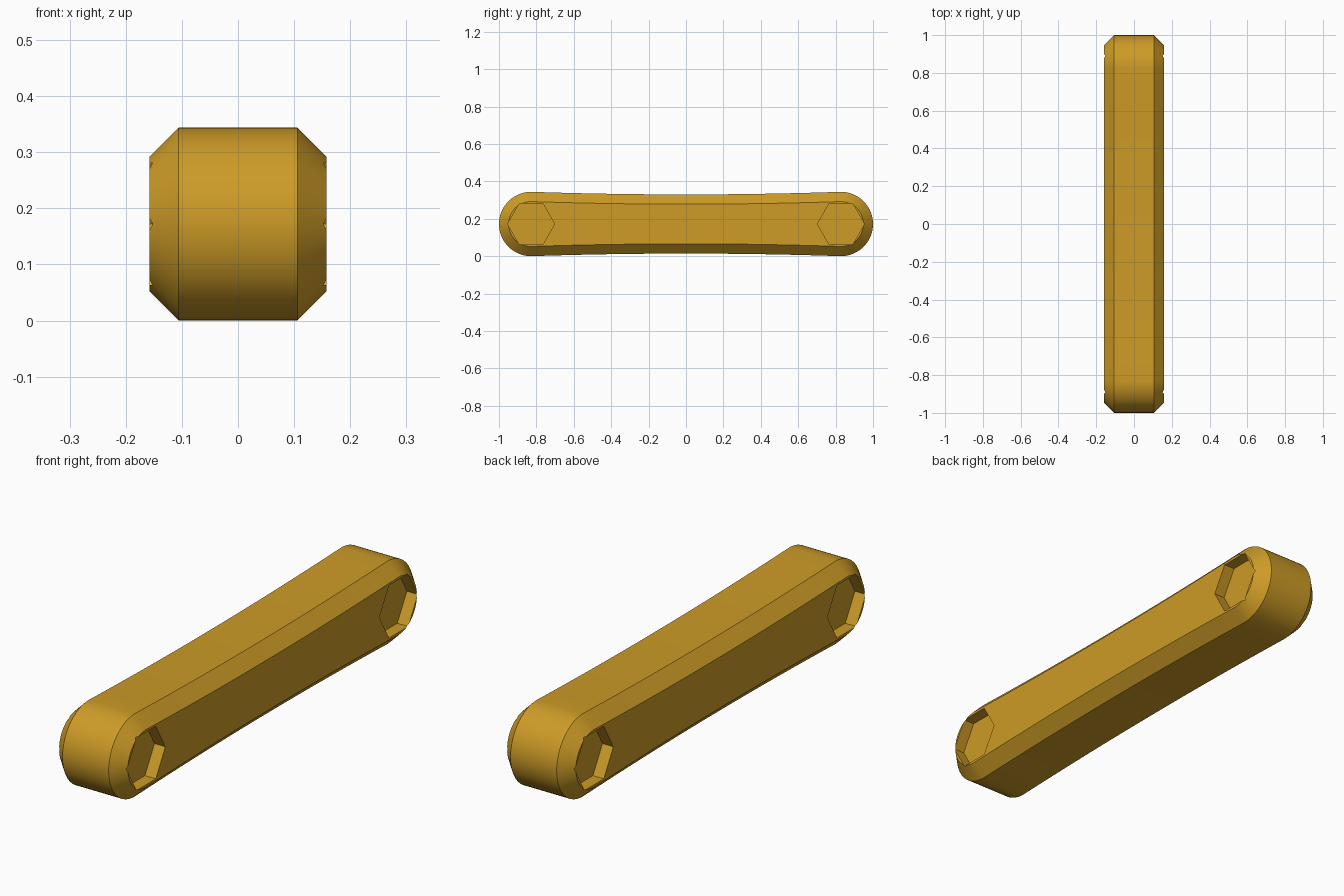
import bpy, bmesh, math

if "Cube" in bpy.data.objects:
    bpy.data.objects.remove(bpy.data.objects["Cube"])

HALF_W, CHAMFER = 0.158, 0.052
END_Y, MID_Z, END_R, WAIST = 0.828, 0.172, 0.172, 0.158
HEX_R, HEX_DEPTH = 0.126, 0.05

gold = bpy.data.materials.new("golden_yellow")
gold.diffuse_color = (0.61, 0.33, 0.02, 1)
gold.use_nodes = True
gold.node_tree.nodes["Principled BSDF"].inputs["Base Color"].default_value = gold.diffuse_color


def outline(inset):
    """Side outline: round ends joined by gently waisted long edges."""
    r, w = END_R - inset, WAIST - inset
    right = [(END_Y + r * math.cos(a), MID_Z + r * math.sin(a))
             for a in (math.radians(-90 + 180 * i / 32) for i in range(33))]
    top = []
    for i in range(1, 16):
        t = 1 - 2 * i / 16
        top.append((END_Y * t, MID_Z + w + (r - w) * t * t))
    half = right + top
    return half + [(-y, 2 * MID_Z - z) for y, z in half]


def make_object(name, bm):
    bmesh.ops.recalc_face_normals(bm, faces=bm.faces)
    mesh = bpy.data.meshes.new(name)
    bm.to_mesh(mesh)
    bm.free()
    mesh.materials.append(gold)
    obj = bpy.data.objects.new(name, mesh)
    bpy.context.collection.objects.link(obj)
    return obj


def loft(name, rings):
    """Skin a stack of (x, outline) rings and cap both ends."""
    bm = bmesh.new()
    loops = [[bm.verts.new((x, y, z)) for y, z in pts] for x, pts in rings]
    for a, b in zip(loops, loops[1:]):
        for i in range(len(a)):
            j = (i + 1) % len(a)
            bm.faces.new((a[i], a[j], b[j], b[i]))
    bm.faces.new(loops[0])
    bm.faces.new(loops[-1])
    return make_object(name, bm)


# Chamfered bar
inner, outer = outline(CHAMFER), outline(0)
flat = HALF_W - CHAMFER
bar = loft("link_bar", [(-HALF_W, inner), (-flat, outer),
                        (flat, outer), (HALF_W, inner)])

# Hexagonal sockets at both ends of both sides
for side in (-1, 1):
    for end in (-1, 1):
        hexagon = [(end * END_Y + HEX_R * math.cos(math.radians(60 * i)),
                    MID_Z + HEX_R * math.sin(math.radians(60 * i)))
                   for i in range(6)]
        cutter = loft("socket_cutter", [(side * (HALF_W - HEX_DEPTH), hexagon),
                                        (side * (HALF_W + 0.05), hexagon)])
        cutter.hide_render = True
        cutter.hide_set(True)
        cut = bar.modifiers.new("hex_socket", 'BOOLEAN')
        cut.operation = 'DIFFERENCE'
        cut.solver = 'EXACT'
        cut.object = cutter

bpy.context.view_layer.objects.active = bar
bar.select_set(True)
for name in [m.name for m in bar.modifiers]:
    bpy.ops.object.modifier_apply(modifier=name)
for obj in [o for o in bpy.data.objects if o is not bar and o.name.startswith("socket_cutter")]:
    bpy.data.objects.remove(obj)
bpy.ops.object.shade_smooth_by_angle(angle=math.radians(30))
